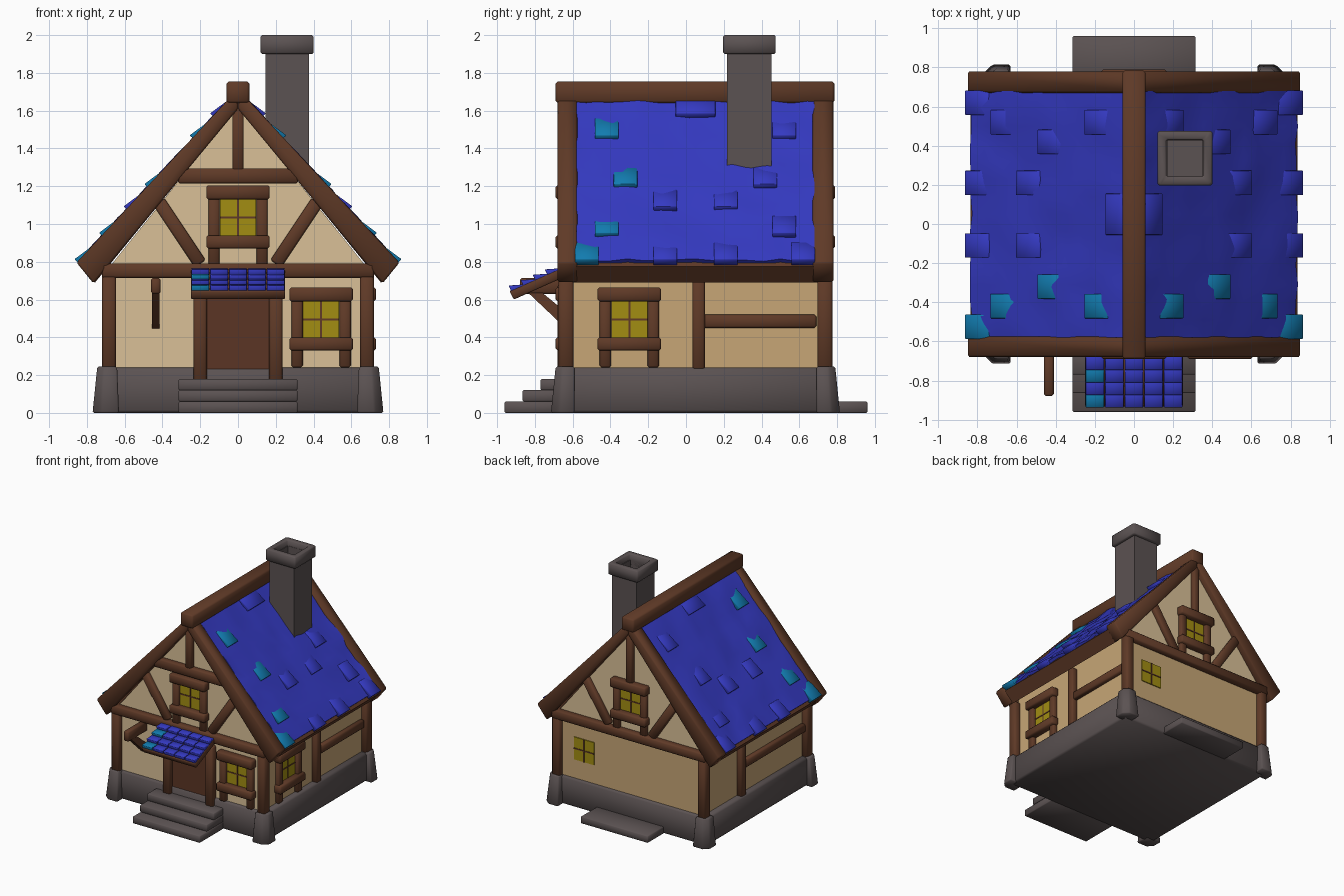
import bpy, bmesh, math, random
from mathutils import Vector

if "Cube" in bpy.data.objects:
    bpy.data.objects.remove(bpy.data.objects["Cube"])

random.seed(4)
YC = 0.05                      # centre of the house body along y
SLOPE = 1.075                  # roof pitch (rise over run)


def material(name, rgb):
    m = bpy.data.materials.new(name)
    m.diffuse_color = (*rgb, 1)
    m.use_nodes = True
    m.node_tree.nodes["Principled BSDF"].inputs["Base Color"].default_value = m.diffuse_color
    return m


TIMBER = material("brown timber", (0.115, 0.042, 0.02))
DOOR = material("door brown", (0.105, 0.036, 0.018))
STONE = material("grey stone", (0.105, 0.085, 0.085))
CREAM = material("cream plaster", (0.70, 0.53, 0.31))
TAN = material("tan plaster", (0.57, 0.38, 0.18))
BLUE = material("blue shingle", (0.035, 0.042, 0.54))
TEAL = material("teal shingle", (0.006, 0.20, 0.43))
GLASS = material("yellow glass", (0.36, 0.27, 0.006))


def finish(name, bm, mats, bevel=0.0):
    bmesh.ops.recalc_face_normals(bm, faces=bm.faces)
    if bevel:
        bmesh.ops.bevel(bm, geom=list(bm.edges), offset=bevel, segments=1, affect='EDGES')
    me = bpy.data.meshes.new(name)
    for f in bm.faces:
        f.smooth = True
    bm.to_mesh(me)
    bm.free()
    me.set_sharp_from_angle(angle=math.radians(50))
    for m in mats:
        me.materials.append(m)
    ob = bpy.data.objects.new(name, me)
    bpy.context.collection.objects.link(ob)
    return ob


def loft(name, mat, ring_a, ring_b, bevel=0.0):
    """Closed solid between two matching rings of points."""
    bm = bmesh.new()
    a = [bm.verts.new(p) for p in ring_a]
    b = [bm.verts.new(p) for p in ring_b]
    n = len(a)
    bm.faces.new(a)
    bm.faces.new(b)
    for i in range(n):
        bm.faces.new((a[i], a[(i + 1) % n], b[(i + 1) % n], b[i]))
    return finish(name, bm, [mat], bevel)


def rect(u0, u1, v0, v1):
    return [(u0, v0), (u1, v0), (u1, v1), (u0, v1)]


def box(name, mat, x0, x1, y0, y1, z0, z1, bevel=0.0):
    r = rect(x0, x1, y0, y1)
    return loft(name, mat, [(x, y, z0) for x, y in r], [(x, y, z1) for x, y in r], bevel)


# Facades map (across, outward depth, height) to the world
FRONT = lambda u, d, z: (u, -0.63 - d, z)
BACK = lambda u, d, z: (u, 0.73 + d, z)
RIGHT = lambda u, d, z: (0.67 + d, u, z)
LEFT = lambda u, d, z: (-0.67 - d, u, z)


def panel(name, mat, face, pts, d0=-0.02, d1=0.045, bevel=0.01):
    return loft(name, mat, [face(u, d0, z) for u, z in pts],
                [face(u, d1, z) for u, z in pts], bevel)


def strut(name, face, p, q, w):
    p, q = Vector(p), Vector(q)
    s = (q - p).orthogonal().normalized() * w / 2
    panel(name, TIMBER, face, [p + s, q + s, q - s, p - s], d1=0.035)


def window(name, face, u, z0, foot=None):
    """Four-pane window; foot is the z where the frame posts start."""
    panel(name + "_glass", GLASS, face, rect(u - .095, u + .095, z0, z0 + .19), -.01, .008, 0)
    panel(name + "_mullion", TIMBER, face, rect(u - .005, u + .005, z0, z0 + .19), 0, .012, 0)
    panel(name + "_transom", TIMBER, face, rect(u - .095, u + .095, z0 + .09, z0 + .1), 0, .012, 0)
    if foot is None:
        return
    for s in (-1, 1):
        panel(name + "_post", TIMBER, face,
              rect(u + s * .127 - .03, u + s * .127 + .03, foot, z0 + .22), d1=.035)
    panel(name + "_lintel", TIMBER, face, rect(u - .168, u + .168, z0 + .19, z0 + .265), d1=.06)
    panel(name + "_sill", TIMBER, face, rect(u - .168, u + .168, z0 - .07, z0), d1=.06)


# Stone base, corner stones and steps
box("foundation", STONE, -.72, .72, YC - .70, YC + .70, 0, .24, .015)
for sx in (-1, 1):
    for sy in (-1, 1):
        base = [(.63, .64), (.63, .765), (.725, .765), (.77, .72), (.77, .64)]
        top = [(.64, .64), (.64, .74), (.71, .74), (.745, .705), (.745, .64)]
        loft("corner_stone", STONE, [(sx * x, YC + sy * y, 0) for x, y in base],
             [(sx * x, YC + sy * y, .245) for x, y in top], .008)
for i, y in enumerate((-.96, -.865, -.77)):
    box("front_step", STONE, -.315, .315, y, -.6, .06 * i, .06 * (i + 1), .006)
box("back_step", STONE, -.315, .315, .7, .96, 0, .06, .006)

# Plaster walls: cream front and gables, tan sides and back
walls = box("lower_walls", TAN, -.67, .67, -.63, .73, .2, .79)
walls.data.materials.append(CREAM)
for p in walls.data.polygons:
    p.material_index = 1 if p.normal.y < -.5 else 0
gable = [(-.67, .785), (.67, .785), (0, 1.622)]
loft("gable_walls", CREAM, [(x, -.63, z) for x, z in gable], [(x, .73, z) for x, z in gable])

# Corner posts and gable sill beams
for sx in (-1, 1):
    for sy in (-1, 1):
        xs = sorted((sx * .645, sx * .72))
        ys = sorted((YC + sy * .645, YC + sy * .725))
        box("corner_post", TIMBER, *xs, *ys, .23, .74, .012)
for face in (FRONT, BACK):
    panel("gable_beam", TIMBER, face, rect(-.72, .72, .715, .79), d1=.05)
    window("gable_window", face, 0, .94, .78)
    for s in (-1, 1):
        strut("gable_brace", face, (s * .42, 1.12), (s * .20, .79), .07)
panel("front_king_post", TIMBER, FRONT, rect(-.03, .03, 1.28, 1.64), d1=.04)
panel("front_collar_beam", TIMBER, FRONT, rect(-.32, .32, 1.215, 1.295))
panel("back_king_post", TIMBER, BACK, rect(-.03, .03, 1.18, 1.64), d1=.04)

# Ground floor windows and side timbers
window("front_window", FRONT, .44, .4, .24)
window("side_window", RIGHT, -.3, .4, .24)
window("back_window", BACK, .44, .4)
panel("right_post", TIMBER, RIGHT, rect(.035, .1, .23, .74))
panel("right_rail", TIMBER, RIGHT, rect(.09, .69, .45, .52), d1=.035)
panel("left_post", TIMBER, LEFT, rect(.21, .275, .23, .74))
panel("left_rail", TIMBER, LEFT, rect(-.6, .22, .45, .52), d1=.035)

# Door with its posts, and the bracketed arm beside it
panel("door", DOOR, FRONT, rect(-.17, .17, .17, .64), d1=.012, bevel=0)
for s in (-1, 1):
    panel("door_post", TIMBER, FRONT, rect(s * .2 - .035, s * .2 + .035, .17, .68), d1=.05)
box("sign_arm", TIMBER, -.46, -.41, -.88, -.62, .63, .715, .01)
brace = [(-.62, .44), (-.66, .47), (-.84, .64), (-.79, .66), (-.62, .52)]
loft("sign_brace", TIMBER, [(-.455, y, z) for y, z in brace], [(-.415, y, z) for y, z in brace])

# Roof: timber core, tapered barge boards, ridge beam
for s in (-1, 1):
    barge = [(0, 1.715), (s * .855, .796), (s * .765, .685), (0, 1.61)]
    core = [(0, 1.67), (s * .835, .775), (s * .757, .69), (0, 1.615)]
    for y0, y1 in ((-.68, -.575), (.67, .78)):
        loft("barge_board", TIMBER, [(x, y0, z) for x, z in barge],
             [(x, y1, z) for x, z in barge], .01)
    loft("roof_core", TIMBER, [(x, -.6, z) for x, z in core], [(x, .7, z) for x, z in core])
box("ridge_beam", TIMBER, -.06, .06, -.69, .785, 1.64, 1.755, .012)


def tile(name, mat, frame, a, b, la, lb, lift):
    """Wedge shingle: a runs down the slope, b across it; lower edge lifted."""
    prof = [(a - la / 2, -.03), (a - la / 2, -.008), (a + la / 2, lift), (a + la / 2, -.03)]
    loft(name, mat, [frame(t, b - lb / 2, n) for t, n in prof],
         [frame(t, b + lb / 2, n) for t, n in prof], .003)


# Shingle sheets with loose shingles, the same on both slopes
L = math.hypot(1, SLOPE)
DX, DZ = 1 / L, SLOPE / L
TILES = [(.80, -.11), (.80, .21), (.80, .62), (.54, -.11), (.54, .21), (.67, .52),
         (.43, .42), (.19, .52)]
TEALS = [(.80, -.525), (.67, -.42), (.43, -.32), (.19, -.42)]
for s in (-1, 1):
    def slope(a, b, n, s=s):
        return (s * (a * DX + n * DZ), b, 1.715 - a * DZ + n * DX)
    bm = bmesh.new()
    rows, cols = 12, 14
    grid = [[bm.verts.new(slope(.03 + 1.2 * i / rows, -.58 + 1.26 * j / cols,
                                random.uniform(-.018, .004)))
             for j in range(cols + 1)] for i in range(rows + 1)]
    for i in range(rows):
        for j in range(cols):
            bm.faces.new((grid[i][j], grid[i][j + 1], grid[i + 1][j + 1], grid[i + 1][j]))
    rim = bmesh.ops.extrude_edge_only(bm, edges=[e for e in bm.edges if e.is_boundary])
    for v in rim["geom"]:
        if isinstance(v, bmesh.types.BMVert):
            v.co -= Vector((s * DZ, 0, DX)) * .025
    finish("roof_shingles", bm, [BLUE])
    for x, y in TILES:
        tile("loose_shingle", BLUE, slope, x * L, y, .15, .125, .02)
    for x, y in TEALS:
        tile("teal_shingle", TEAL, slope, x * L, y, .15, .125, .02)
    tile("ridge_shingle", BLUE, slope, .12, .05, .15, .21, .02)

# Porch canopy with five columns and four rows of shingles
slab = [(-.62, .785), (-.935, .645), (-.912, .6), (-.62, .73)]
loft("porch_canopy", TIMBER, [(-.25, y, z) for y, z in slab], [(.25, y, z) for y, z in slab], .006)
ang = math.atan2(.14, .315)


def canopy(a, b, n):
    return (b, -.675 - a * math.cos(ang) - n * math.sin(ang),
            .772 - a * math.sin(ang) + n * math.cos(ang))


for r in range(4):
    for c in range(5):
        m = TEAL if c == 0 and r in (1, 3) else BLUE
        tile("porch_shingle", m, canopy, .035 + .07 * r, -.2 + .1 * c, .072, .094, .018)

# Hollow chimney with a wider cap
def tube(name, x0, x1, y0, y1, z0, z1, wall, bevel):
    bm = bmesh.new()
    inner = rect(x0 + wall, x1 - wall, y0 + wall, y1 - wall)
    rings = [[bm.verts.new((x, y, z)) for x, y in r]
             for r, z in ((rect(x0, x1, y0, y1), z0), (rect(x0, x1, y0, y1), z1),
                          (inner, z1), (inner, z0))]
    for k in range(4):
        a, b = rings[k], rings[(k + 1) % 4]
        for i in range(4):
            bm.faces.new((a[i], a[(i + 1) % 4], b[(i + 1) % 4], b[i]))
    finish(name, bm, [STONE], bevel)


tube("chimney_shaft", .145, .375, .217, .453, 1.25, 1.95, .025, 0)
tube("chimney_cap", .12, .40, .197, .475, 1.9, 2.0, .045, .008)
box("chimney_floor", STONE, .16, .36, .23, .44, 1.6, 1.75)
